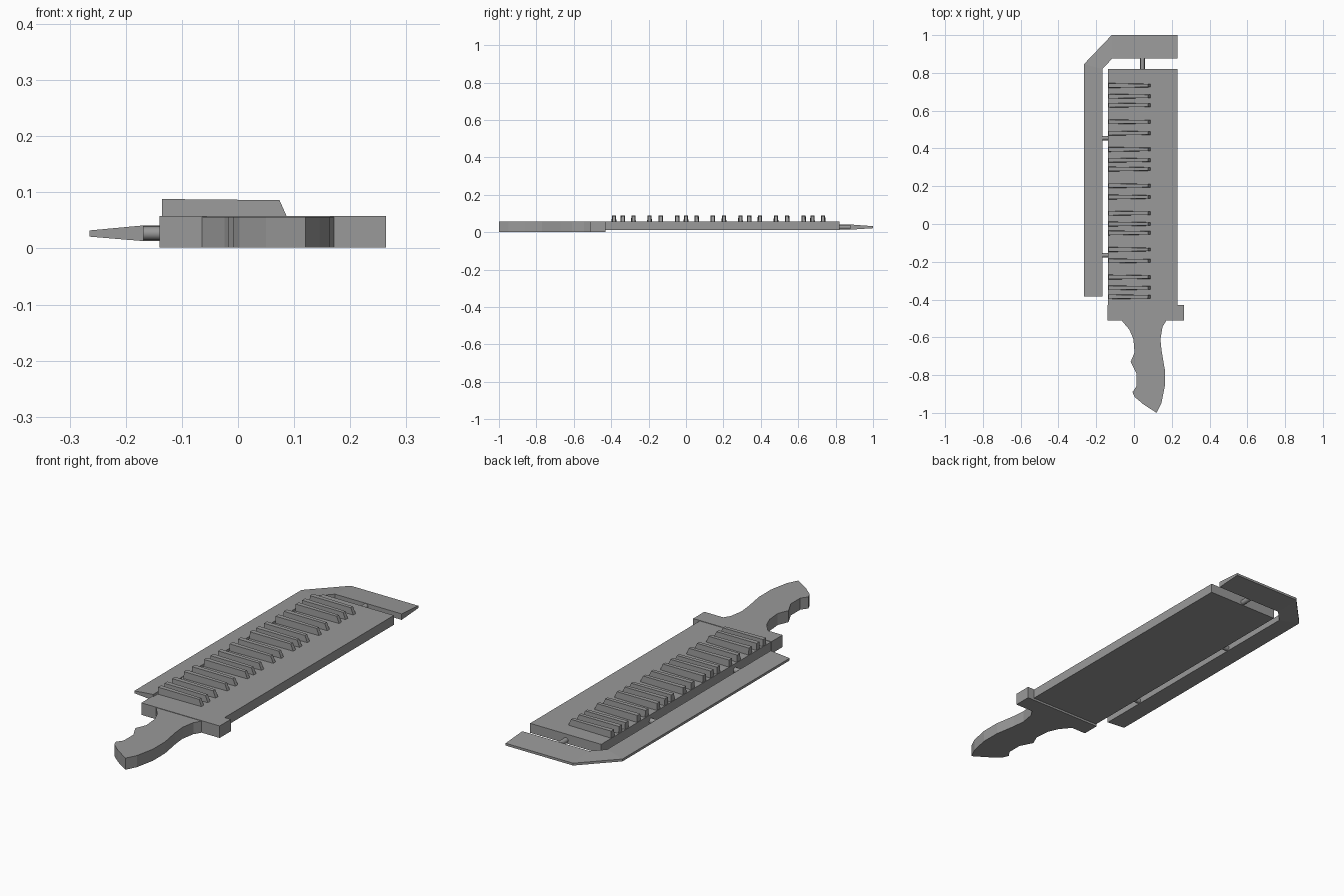
import bpy
import bmesh
from mathutils import Vector

cube = bpy.data.objects.get("Cube")
if cube:
    bpy.data.objects.remove(cube, do_unlink=True)

grey = bpy.data.materials.new("plain grey")
grey.use_nodes = True
colour = (0.32, 0.32, 0.32, 1)
grey.diffuse_color = colour
grey.node_tree.nodes["Principled BSDF"].inputs["Base Color"].default_value = colour


def loft(name, rings, smooth=False):
    """Skin a list of equal-length point rings and cap both ends."""
    bm = bmesh.new()
    loops = [[bm.verts.new(p) for p in ring] for ring in rings]
    n = len(loops[0])
    for a, b in zip(loops, loops[1:]):
        for i in range(n):
            j = (i + 1) % n
            bm.faces.new((a[i], a[j], b[j], b[i]))
    bm.faces.new(loops[0])
    bm.faces.new(loops[-1])
    bmesh.ops.recalc_face_normals(bm, faces=bm.faces)
    mesh = bpy.data.meshes.new(name)
    bm.to_mesh(mesh)
    bm.free()
    mesh.materials.append(grey)
    obj = bpy.data.objects.new(name, mesh)
    bpy.context.collection.objects.link(obj)
    if smooth:
        bpy.ops.object.select_all(action='DESELECT')
        obj.select_set(True)
        bpy.context.view_layer.objects.active = obj
        bpy.ops.object.shade_smooth_by_angle()
    return obj


def slab(name, outline, z0, z1):
    return loft(name, [[(x, y, z) for x, y in outline] for z in (z0, z1)])


def box(name, x0, x1, y0, y1, z0, z1):
    return slab(name, [(x0, y0), (x1, y0), (x1, y1), (x0, y1)], z0, z1)


def rod(name, start, end):
    """Slim connecting pin."""
    bpy.ops.mesh.primitive_cylinder_add(vertices=16, radius=1, depth=1)
    obj = bpy.context.object
    obj.name = name
    start, end = Vector(start), Vector(end)
    obj.location = (start + end) / 2
    obj.rotation_euler = (end - start).to_track_quat('Z', 'Y').to_euler()
    obj.scale = (0.012, 0.012, (end - start).length)
    obj.data.materials.append(grey)
    bpy.ops.object.shade_smooth_by_angle()


# Broad blade body and guard
box("blade_body", -0.137, 0.23, -0.44, 0.82, 0.012, 0.056)
box("guard", -0.14, 0.264, -0.512, -0.43, 0.002, 0.058)

# Grip with finger notches
grip = [(-0.066, -0.51), (-0.024, -0.56), (-0.003, -0.61), (0.003, -0.68),
        (-0.018, -0.73), (0.013, -0.79), (0.013, -0.86), (-0.008, -0.89),
        (0.003, -0.915), (0.05, -0.955), (0.12, -1.0), (0.145, -0.95),
        (0.163, -0.86), (0.163, -0.77), (0.146, -0.67), (0.14, -0.61),
        (0.151, -0.545), (0.172, -0.51)]
slab("grip", grip, 0.002, 0.056)

# Cutting edge wrapping the side and tip, thinner outward
inner = [(-0.168, -0.385), (-0.168, 0.82), (-0.114, 0.877), (0.23, 0.877)]
outer = [(-0.265, -0.385), (-0.265, 0.846), (-0.118, 1.0), (0.23, 1.0)]
loft("cutting_edge", [[(*i, 0.013), (*i, 0.041), (*o, 0.032), (*o, 0.021)]
                      for i, o in zip(inner, outer)])

# Pins holding the edge off the body
for k, y in enumerate((0.455, -0.165)):
    rod(f"side_pin_{k + 1}", (-0.175, y, 0.027), (-0.13, y, 0.027))
rod("tip_pin", (0.045, 0.81, 0.027), (0.045, 0.885, 0.027))

# Ribs in alternating groups of three and two
offsets = (0, 0.057, 0.104, 0.192, 0.252)
positions = [0.733 - 0.338 * g - d for g in range(4) for d in offsets][:18]
for k, y in enumerate(positions):
    loft(f"rib_{k + 1}", [
        [(-0.135, y + s * 0.013, 0.05), (-0.135, y + s * 0.011, 0.088),
         (0.074, y + s * 0.008, 0.086), (0.09, y + s * 0.009, 0.05)]
        for s in (-1, 1)])
